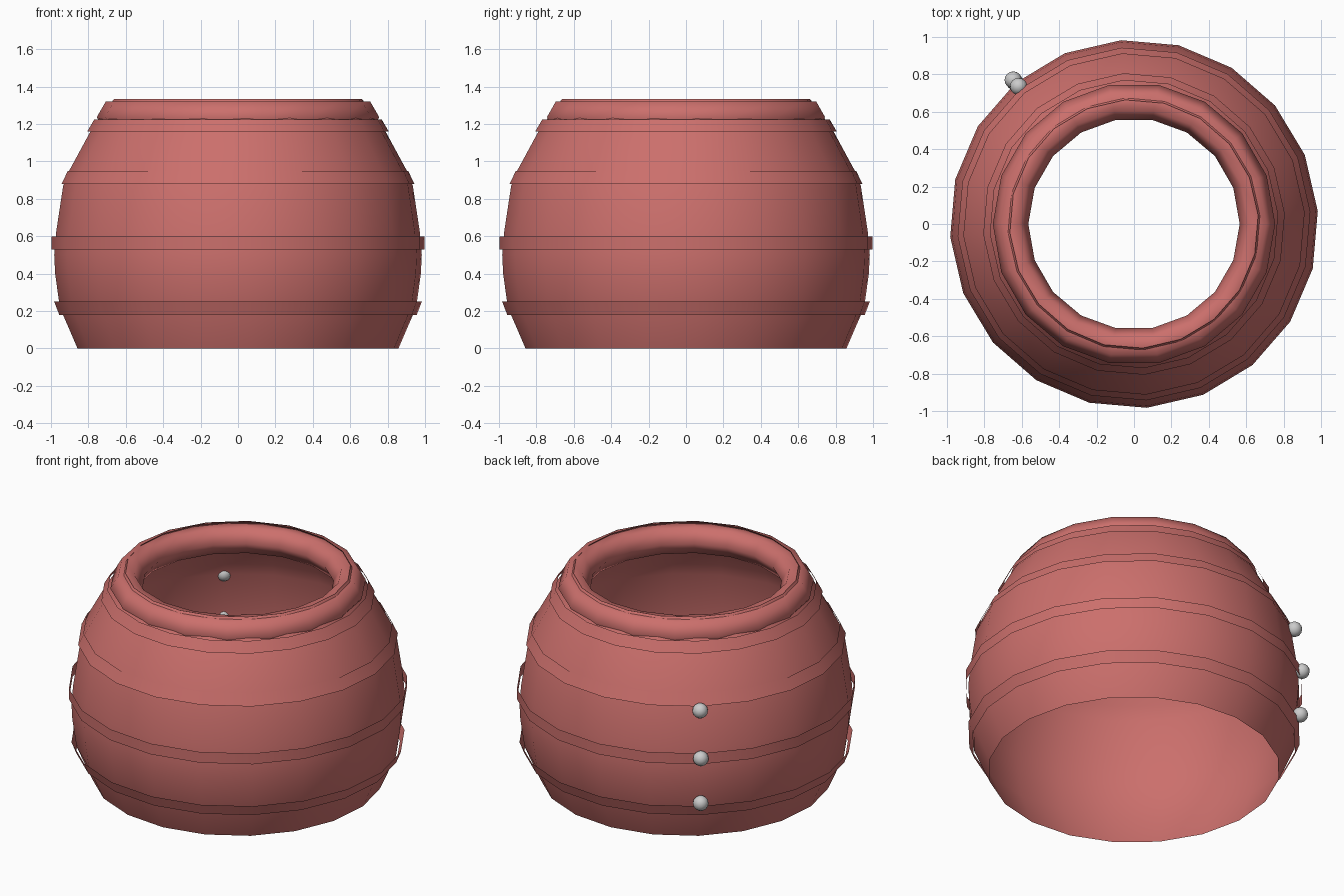
import bpy, bmesh, math

if "Cube" in bpy.data.objects:
    bpy.data.objects.remove(bpy.data.objects["Cube"])

SIDES = 20
PHASE = math.radians(4)

clay = bpy.data.materials.new("red_clay")
clay.diffuse_color = (0.6, 0.16, 0.15, 1)
clay.use_nodes = True
clay.node_tree.nodes["Principled BSDF"].inputs["Base Color"].default_value = clay.diffuse_color


def lathe(name, profile):
    """Open surface of revolution from (radius, height) points."""
    bm = bmesh.new()
    rings = []
    for r, z in profile:
        rings.append([bm.verts.new((r * math.cos(PHASE + i * math.tau / SIDES),
                                    r * math.sin(PHASE + i * math.tau / SIDES), z))
                      for i in range(SIDES)])
    for a, b in zip(rings, rings[1:]):
        for i in range(SIDES):
            j = (i + 1) % SIDES
            bm.faces.new((a[i], a[j], b[j], b[i]))
    mesh = bpy.data.meshes.new(name)
    bm.to_mesh(mesh)
    bm.free()
    mesh.materials.append(clay)
    mesh.shade_smooth()
    obj = bpy.data.objects.new(name, mesh)
    bpy.context.collection.objects.link(obj)
    return obj


# Pot wall, open at top and bottom
lathe("pot_wall", [(0.86, 0), (0.955, 0.22), (0.98, 0.40), (0.985, 0.50),
                   (0.975, 0.62), (0.937, 0.87), (0.905, 0.95),
                   (0.78, 1.18), (0.665, 1.333)])

# Thin hoops standing just off the wall
hoops = [(0.958, 0.18, 0.985, 0.25), (1.0, 0.53, 1.0, 0.60),
         (0.945, 0.88, 0.912, 0.95), (0.808, 1.16, 0.77, 1.225)]
for n, (r0, z0, r1, z1) in enumerate(hoops, 1):
    lathe(f"hoop_{n}", [(r0, z0), (r1, z1)])

# Rolled rim
bpy.ops.mesh.primitive_torus_add(major_segments=18, minor_segments=6,
                                 major_radius=0.66, minor_radius=0.095,
                                 location=(0, 0, 1.237))
rim = bpy.context.object
rim.name = "rim"
rim.data.materials.append(clay)
rim.data.shade_smooth()

# Column of grey studs on the back left
stud_angle = PHASE + 7 * math.tau / SIDES
for n, (r, z) in enumerate([(0.995, 0.275), (1.005, 0.57), (0.96, 0.86)], 1):
    bpy.ops.mesh.primitive_uv_sphere_add(
        segments=16, ring_count=8, radius=0.046,
        location=(r * math.cos(stud_angle), r * math.sin(stud_angle), z))
    stud = bpy.context.object
    stud.name = f"stud_{n}"
    stud.data.shade_smooth()
